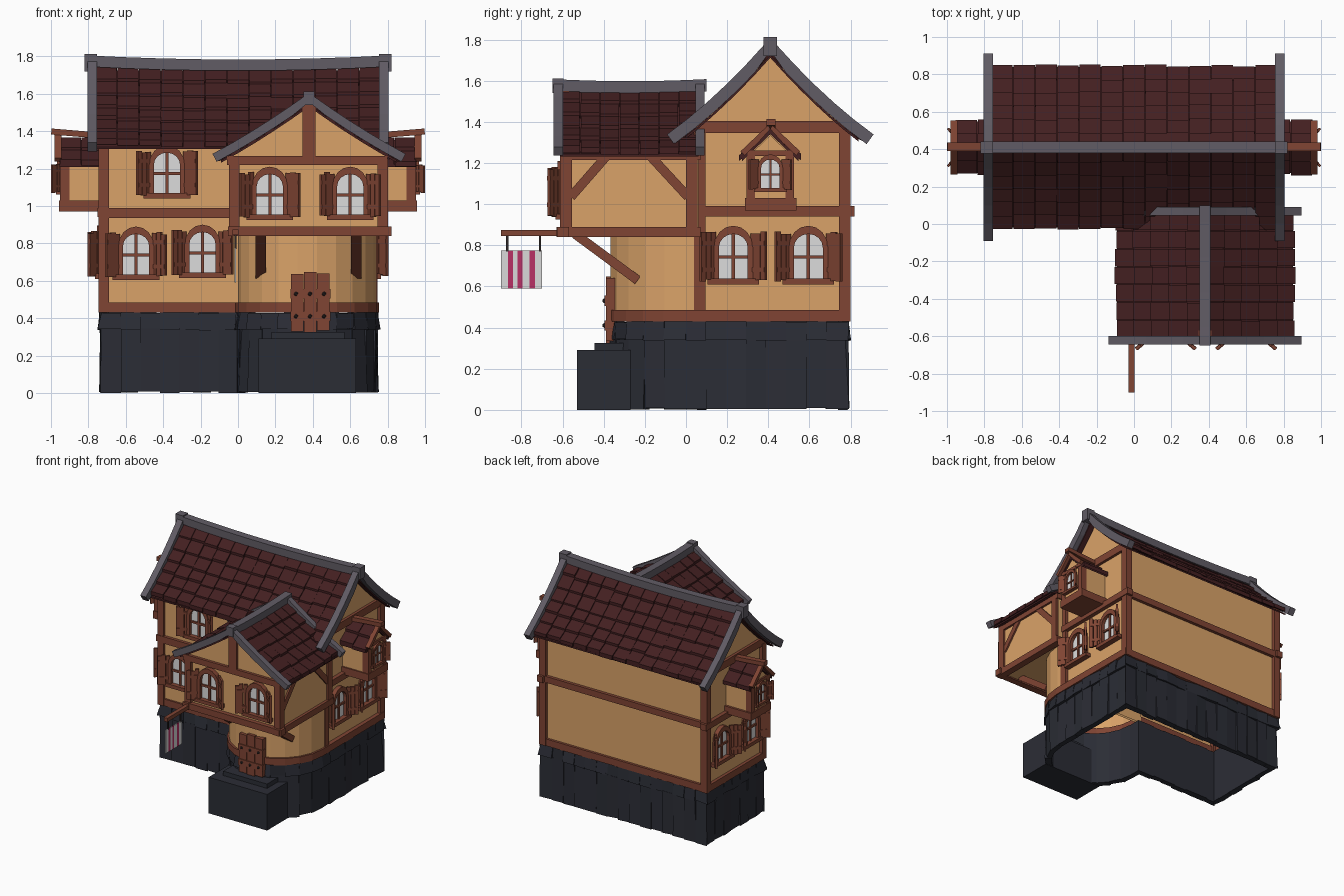
import bpy, bmesh, math, random
from mathutils import Matrix, Vector as V

if "Cube" in bpy.data.objects:
    bpy.data.objects.remove(bpy.data.objects["Cube"])

random.seed(4)
jit = lambda a: random.uniform(-a, a)
T, I4 = Matrix.Translation, Matrix.Identity(4)
RZ = lambda deg: Matrix.Rotation(math.radians(deg), 4, 'Z')

PALETTE = [("dark stone", (.024, .026, .036)), ("plaster", (.70, .365, .14)),
           ("timber", (.215, .058, .033)), ("roof tile", (.056, .014, .015)),
           ("grey trim", (.12, .107, .13)), ("window pane", (.72, .72, .72)),
           ("pink cloth", (.48, .03, .13)), ("white cloth", (.70, .70, .70)),
           ("iron", (.03, .022, .022))]
STONE, PLASTER, TIMBER, TILE, TRIM, PANE, PINK, WHITE, IRON = range(9)
MATS = []
for n, c in PALETTE:
    m = bpy.data.materials.new(n)
    m.diffuse_color = (*c, 1)
    m.use_nodes = True
    m.node_tree.nodes["Principled BSDF"].inputs["Base Color"].default_value = m.diffuse_color
    MATS.append(m)


def finish(bm, name):
    bmesh.ops.recalc_face_normals(bm, faces=bm.faces)
    used = sorted({f.material_index for f in bm.faces})
    for f in bm.faces:
        f.material_index = used.index(f.material_index)
    me = bpy.data.meshes.new(name)
    bm.to_mesh(me)
    bm.free()
    for i in used:
        me.materials.append(MATS[i])
    bpy.context.collection.objects.link(bpy.data.objects.new(name, me))


def prism(bm, mat, pts, f, d0, d1, caps=(True, True)):
    """Extrude 2D points; f maps (u, v, depth) to space."""
    a = [bm.verts.new(f(u, v, d0)) for u, v in pts]
    b = [bm.verts.new(f(u, v, d1)) for u, v in pts]
    n = len(pts)
    faces = [bm.faces.new((a[i], a[(i + 1) % n], b[(i + 1) % n], b[i])) for i in range(n)]
    faces += [bm.faces.new(l) for l, c in ((a, caps[0]), (b, caps[1])) if c]
    for fc in faces:
        fc.material_index = mat
    return faces


def block(bm, mat, x0, x1, y0, y1, z0, z1, M=I4):
    prism(bm, mat, [(x0, y0), (x1, y0), (x1, y1), (x0, y1)], lambda u, v, d: M @ V((u, v, d)), z0, z1)


def strut(bm, mat, a, b, w, h):
    a, b = V(a), V(b)
    M = T((a + b) / 2) @ (b - a).to_track_quat('Z', 'Y').to_matrix().to_4x4()
    l = (b - a).length / 2
    block(bm, mat, -w / 2, w / 2, -h / 2, h / 2, -l, l, M)


# ---- footprint path: rectangle plus rounded tower, counter-clockwise
ARC = [(.37 - .37 * math.cos(math.pi * i / 11), -.37 * math.sin(math.pi * i / 11)) for i in range(12)]
CORNERS = [(-.73, .78), (-.73, .06), (0, .06)] + ARC + [(.735, .78)]
PATH = []
for i, p in enumerate(CORNERS):
    p, q = V(p), V(CORNERS[(i + 1) % len(CORNERS)])
    n = max(1, round((q - p).length / .1))
    PATH += [p.lerp(q, k / n) for k in range(n)]


def ring(bm, mat, z0, z1, inner, out0, out1, j):
    """Run of blocks along the footprint; out0/out1 = outward offset at bottom/top."""
    n = len(PATH)
    nor = [V(((PATH[(i + 1) % n] - PATH[i]).y, -(PATH[(i + 1) % n] - PATH[i]).x)).normalized() for i in range(n)]
    mit = [(nor[i - 1] + nor[i]) / (1 + nor[i - 1].dot(nor[i])) for i in range(n)]
    for i in range(n):
        k, e = (i + 1) % n, [jit(j) for _ in range(4)]

        def f(u, v, d):
            o = inner if v == 0 else (out0 + e[u] if d == 0 else out1 + e[2 + u])
            p = PATH[(i, k)[u]] + mit[(i, k)[u]] * o
            return V((p.x, p.y, (z0 + abs(e[0]) if d == 0 else z1 + e[1] * .5)))
        prism(bm, mat, [(0, 0), (1, 0), (1, 1), (0, 1)], f, 0, 1)


bm = bmesh.new()
ring(bm, STONE, 0, .345, -.04, .006, .002, .009)
ring(bm, STONE, .335, .43, -.04, .014, .004, .009)
finish(bm, "stone_foundation")

bm = bmesh.new()
block(bm, STONE, .11, .63, -.53, -.27, 0, .29)
block(bm, STONE, .18, .57, -.445, -.30, .28, .325)
finish(bm, "door_steps")

# ---- roof profiles: height z = ridge - a*o + b*o^2 at distance o from the ridge
MAIN, WING, BAY = (1.765, 1.135, .43), (1.575, .72, .18), (1.375, .95, 0)
prof = lambda p, o: p[0] - p[1] * abs(o) + p[2] * o * o
along_x = lambda c: (lambda o, z, s: V((s, c + o, z)))
along_y = lambda c: (lambda o, z, s: V((c + o, s, z)))


def gable_wall(name, p, P, o0, o1, zb, s0, s1, open_bottom):
    bm = bmesh.new()
    pts = [(o0, zb), (o1, zb)] + [(o, prof(p, o) - .04) for o in
                                  (o1, o1 * .66, o1 * .33, 0, o0 * .33, o0 * .66, o0)]
    faces = prism(bm, PLASTER, pts, P, s0, s1)
    for fc in faces[2:8] + faces[:open_bottom]:  # slopes lie hidden under the roof
        bm.faces.remove(fc)
    finish(bm, name)


def roof(name, p, P, s0, s1, omax, rows, cols, sag):
    bm = bmesh.new()
    mid, half = (s0 + s1) / 2, (s1 - s0) / 2
    dip = lambda s: sag * (1 - ((s - mid) / half) ** 2)
    for sd in (-1, 1):
        for r in range(rows):
            o0, o1 = omax * r / rows, omax * (r + 1) / rows
            # under-sheet, then one row of loose tiles
            prism(bm, TILE, [(sd * o0, prof(p, o0) - .022 - sag), (sd * o1, prof(p, o1) - .022 - sag),
                             (sd * o1, prof(p, o1) - .035 - sag), (sd * o0, prof(p, o0) - .035 - sag)], P, s0, s1)
            for c in range(cols):
                w = (s1 - s0) / cols
                a, b = s0 + c * w + .002, s0 + (c + 1) * w - .002
                e, x, lift = jit(.006), o1 + .008 + jit(.006), .010 + jit(.005)
                z = -dip((a + b) / 2)
                pts = [(sd * o0, prof(p, o0) - .008 + z), (sd * x, prof(p, x) + lift + z),
                       (sd * x, prof(p, x) - .02 + z), (sd * o0, prof(p, o0) - .035 + z)]
                prism(bm, TILE, pts, P, a + e * .2, b + e * .2)
    finish(bm, name)


def rake(bm, mat, p, P, s0, s1, omax, half, n=5):
    """Curved barge board following both slopes."""
    for sd in (-1, 1):
        edge = []
        for i in range(n + 1):
            o = omax * i / n
            t = p[1] - 2 * p[2] * o
            nv = V((t, 1)).normalized() * half
            edge.append([(sd * max(0, o + k * nv.x), prof(p, o) + k * nv.y) for k in (1, -1)])
        for e, g in zip(edge, edge[1:]):
            prism(bm, mat, [e[0], g[0], g[1], e[1]], P, s0, s1)


def ridge(bm, mat, z, P, s0, s1, w, h, sag, n=8):
    zz = lambda t: z - sag * (1 - (2 * t - 1) ** 2)
    for i in range(n):
        t = (i / n, (i + 1) / n)
        f = lambda u, v, d: P(u, v + zz(t[d]), s0 + (s1 - s0) * t[d])
        prism(bm, mat, [(-w, -h), (w, -h), (w, h), (-w, h)], f, 0, 1)


# ---- main house and front wing
PM, PW = along_x(.41), along_y(.38)
gable_wall("main_walls", MAIN, PM, -.35, .365, .43, -.72, .72, True)
gable_wall("wing_walls", WING, PW, -.405, .405, .85, -.59, .06, False)
bm = bmesh.new()
prism(bm, PLASTER, [(0, .08)] + ARC + [(.74, .08)], lambda u, v, d: V((u, v, d)), .43, .86, (False, False))
finish(bm, "tower_wall")

roof("main_roof", MAIN, PM, -.765, .765, .43, 6, 13, .018)
roof("wing_roof", WING, PW, -.61, .06, .47, 5, 7, .01)
bm = bmesh.new()
for s in (-1, 1):
    rake(bm, TRIM, MAIN, PM, s * .755, s * .805, .485, .029)
    block(bm, TRIM, s * .755, s * .822, .378, .442, 1.72, 1.812)
ridge(bm, TRIM, 1.775, PM, -.81, .81, .03, .03, .022)
finish(bm, "main_roof_trim")
bm = bmesh.new()
rake(bm, TRIM, WING, PW, -.645, -.598, .505, .024)
rake(bm, TRIM, WING, PW, .045, .09, .505, .024)
ridge(bm, TRIM, 1.578, PW, -.645, .10, .03, .03, .010)
block(bm, TRIM, .35, .41, -.65, -.595, 1.54, 1.612)
finish(bm, "wing_roof_trim")

# ---- timber framing
bm = bmesh.new()
ring(bm, TIMBER, .43, .485, -.02, .015, .015, 0)
for s in (-1, 1):
    for y in (.067, .772):
        block(bm, TIMBER, s * .69, s * .745, y - .028, y + .028, .43, 1.36)
    block(bm, TIMBER, s * .70, s * .752, .035, .82, .94, .99)
    block(bm, TIMBER, s * .70, s * .742, .05, .77, 1.345, 1.405)
block(bm, TIMBER, -.74, .02, .035, .08, .935, .99)
block(bm, TIMBER, -.74, .74, .76, .80, .94, .99)
finish(bm, "main_timber_frame")

bm = bmesh.new()
block(bm, TIMBER, -.05, .82, -.625, -.57, .84, .89)
block(bm, TIMBER, -.06, .80, -.612, -.57, 1.22, 1.267)
block(bm, TIMBER, .345, .415, -.612, -.57, 1.26, 1.55)
for s in (-1, 1):
    X = lambda d: .377 + s * d
    block(bm, TIMBER, X(.375), X(.43), -.63, .07, .84, .89)
    block(bm, TIMBER, X(.375), X(.425), -.60, .07, 1.215, 1.255)
    block(bm, TIMBER, X(.37), X(.425), -.612, -.555, .85, 1.25)
    block(bm, TIMBER, X(.37), X(.425), 0, .055, .85, 1.25)
    for y0, y1 in ((-.56, -.39), (.01, -.17)):
        strut(bm, TIMBER, (X(.405), y0, 1.035), (X(.405), y1, 1.23), .03, .045)
    # brackets under the overhang
    strut(bm, TIMBER, (X(.255), -.54, .855), (X(.255), -.235, .63), .055, .045)
finish(bm, "wing_timber_frame")


# ---- arched windows with open plank shutters
def arch(hw, top):
    a = [(hw * math.cos(math.pi * i / 8), .18 + (top - .18) * math.sin(math.pi * i / 8)) for i in range(9)]
    return [(hw, .015)] + a + [(-hw, .015)]


def window(name, loc, rot=0, sc=1):
    bm = bmesh.new()
    M = T(loc) @ RZ(rot) @ Matrix.Scale(sc, 4)
    f = lambda u, v, d: M @ V((u, -d, v))
    out, inn = arch(.095, .285), arch(.070, .245)
    for i in range(len(out) - 1):
        prism(bm, TIMBER, [out[i], out[i + 1], inn[i + 1], inn[i]], f, -.01, .035)
    prism(bm, PANE, inn, f, 0, .008)
    block(bm, TIMBER, -.008, .008, -.02, 0, .02, .245, M)
    block(bm, TIMBER, -.07, .07, -.02, 0, .125, .141, M)
    block(bm, TIMBER, -.125, .125, -.045, .01, 0, .028, M)
    for s in (-1, 1):
        S = M @ T((s * .090, -.02, 0)) @ RZ(-s * 40)
        for k in range(3):
            block(bm, TIMBER, s * .031 * k, s * (.031 * k + .029), -.008, .008, .018 + jit(.005), .25 + jit(.008), S)
        for z in (.06, .19):
            block(bm, TIMBER, 0, s * .088, -.011, .010, z, z + .022, S)
    finish(bm, name)


for i, (x, y, z) in enumerate([(-.545, .06, .605), (-.19, .06, .615), (-.38, .06, 1.04),
                               (.17, -.59, .925), (.60, -.59, .925)]):
    window(f"front_window_{i + 1}", (x, y, z))
for s, side in ((1, "right"), (-1, "left")):
    for i, y in enumerate((.23, .595)):
        window(f"{side}_window_{i + 1}", (s * .72, y, .61), s * 90)
    # ---- projecting bay with its own little roof
    PB = lambda o, z, d: V((s * d, .41 + o, z))
    gable_wall(f"{side}_bay_walls", BAY, PB, -.11, .11, .975, .70, .945, False)
    roof(f"{side}_bay_roof", BAY, PB, .72, .955, .138, 2, 2, 0)
    bm = bmesh.new()
    block(bm, TIMBER, s * .72, s * .957, .288, .538, .97, 1.03)
    for y in (.30, .49):
        block(bm, TIMBER, s * .90, s * .952, y - .005, y + .035, 1.0, 1.25)
    rake(bm, TIMBER, BAY, PB, .945, .98, .135, .014, 2)
    strut(bm, TIMBER, (s * .72, .413, 1.375), (s * .998, .413, 1.398), .045, .032)
    block(bm, TIMBER, s * .93, s * .957, .30, .52, 1.235, 1.26)
    finish(bm, f"{side}_bay_frame")
    window(f"{side}_bay_window", (s * .945, .41, 1.06), s * 90, .64)

# ---- plank door with iron studs
bm = bmesh.new()
for k, (lo, hi) in enumerate(((.33, .635), (.325, .648), (.335, .64))):
    block(bm, TIMBER, .283 + .07 * k, .350 + .07 * k, -.39, -.34, lo, hi)
for z in (.41, .53):
    block(bm, TIMBER, .28, .495, -.397, -.36, z - .025, z + .025)
    for x in (.31, .385, .46):
        r = bmesh.ops.create_icosphere(bm, subdivisions=1, radius=.012, matrix=T((x, -.397, z)))
        for fc in {fc for v in r['verts'] for fc in v.link_faces}:
            fc.material_index = IRON
finish(bm, "front_door")

# ---- hanging striped banner
bm = bmesh.new()
block(bm, TIMBER, -.03, .002, -.90, -.57, .845, .875)
for y in (-.87, -.71):
    block(bm, IRON, -.02, -.008, y - .006, y + .006, .77, .85)
cuts = (-.90, -.866, -.842, -.82, -.796, -.76, -.735, -.70)
for i in range(7):
    block(bm, PINK if i % 2 else WHITE, -.018, -.010, cuts[i], cuts[i + 1], .59, .775)
finish(bm, "banner_sign")
